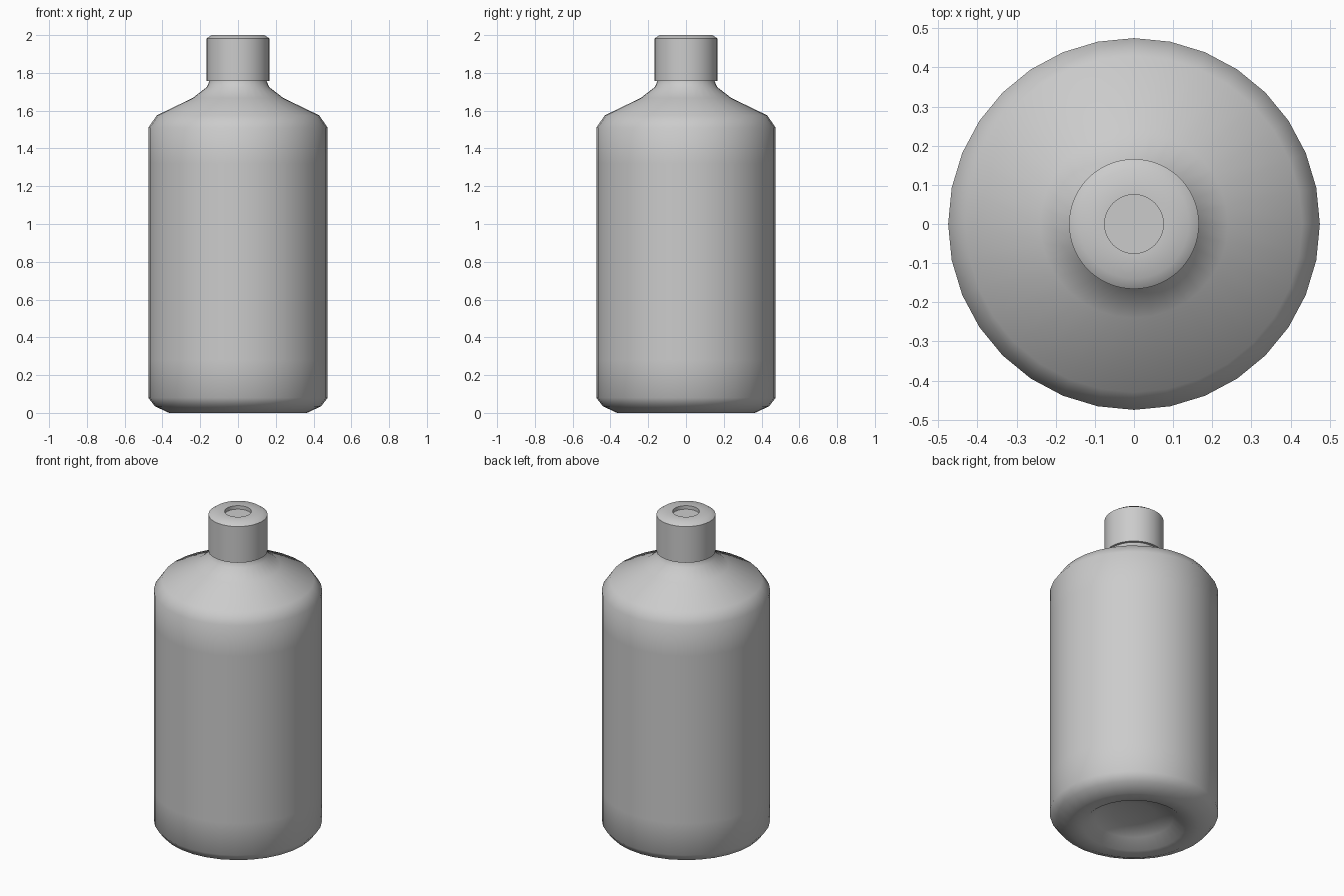
import bpy
import bmesh
from math import pi, radians

cube = bpy.data.objects.get("Cube")
if cube:
    bpy.data.objects.remove(cube, do_unlink=True)


def make_material(name, colour):
    mat = bpy.data.materials.new(name)
    mat.use_nodes = True
    mat.diffuse_color = colour
    mat.node_tree.nodes["Principled BSDF"].inputs["Base Color"].default_value = colour
    return mat


def lathe(name, profile, sides, mat, sharp_angle):
    """Spin a (radius, height) profile around the z axis."""
    bm = bmesh.new()
    verts = [bm.verts.new((r, 0, z)) for r, z in profile]
    edges = [bm.edges.new(pair) for pair in zip(verts, verts[1:])]
    bmesh.ops.spin(bm, geom=verts + edges, cent=(0, 0, 0), axis=(0, 0, 1),
                   angle=2 * pi, steps=sides, use_duplicate=False)
    bmesh.ops.remove_doubles(bm, verts=bm.verts, dist=0.0005)
    bmesh.ops.recalc_face_normals(bm, faces=bm.faces)
    mesh = bpy.data.meshes.new(name)
    bm.to_mesh(mesh)
    bm.free()
    mesh.materials.append(mat)
    obj = bpy.data.objects.new(name, mesh)
    bpy.context.collection.objects.link(obj)
    bpy.ops.object.select_all(action="DESELECT")
    obj.select_set(True)
    bpy.context.view_layer.objects.active = obj
    bpy.ops.object.shade_smooth_by_angle(angle=radians(sharp_angle))
    return obj


grey = make_material("plain grey", (0.6, 0.6, 0.6, 1))

# Bottle body: hollowed base, straight wall, sloped shoulder and neck
lathe("bottle_body", [
    (0, 0.08), (0.12, 0.075), (0.22, 0.05), (0.285, 0),
    (0.365, 0), (0.44, 0.035), (0.475, 0.08), (0.475, 0.28),
    (0.475, 1.32), (0.475, 1.51), (0.43, 1.575), (0.24, 1.667),
    (0.165, 1.725), (0.15, 1.76), (0.15, 1.9), (0, 1.9),
], 32, grey, 80)

# Screw cap: flat underside, chamfered top and a round dimple
lathe("bottle_cap", [
    (0, 1.757), (0.166, 1.757), (0.166, 1.982), (0.14, 2),
    (0.075, 2), (0.075, 1.978), (0, 1.978),
], 64, grey, 40)
